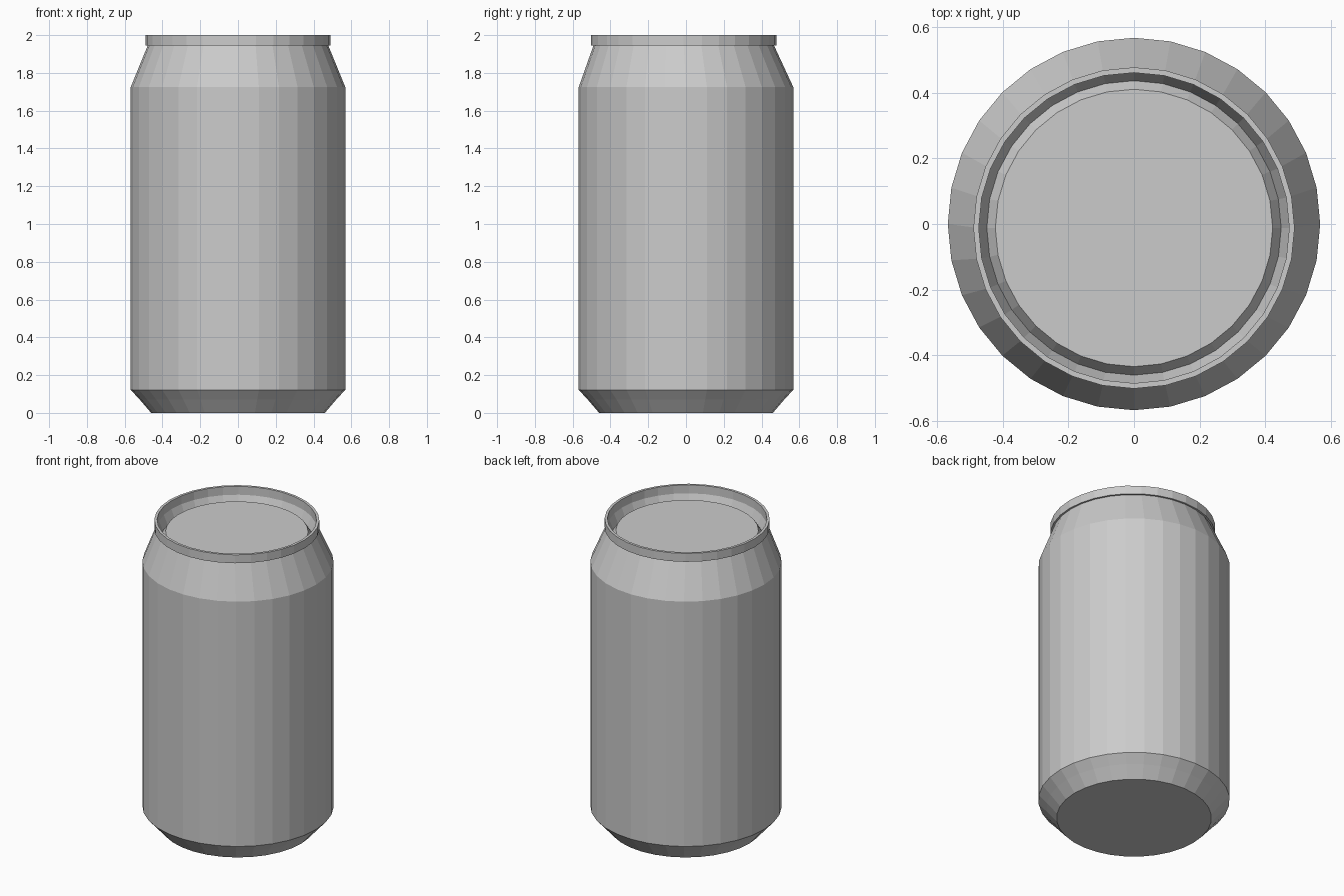
import bpy, bmesh, math

if "Cube" in bpy.data.objects:
    bpy.data.objects.remove(bpy.data.objects["Cube"])

SIDES = 32

metal = bpy.data.materials.new("plain grey metal")
metal.diffuse_color = (0.6, 0.6, 0.6, 1)
metal.use_nodes = True
metal.node_tree.nodes["Principled BSDF"].inputs["Base Color"].default_value = metal.diffuse_color


def lathe(name, profile, cap_start=False, cap_end=False):
    """Flat-faced turned part; each profile point is (radius, height, y offset)."""
    bm = bmesh.new()
    rings = []
    for r, z, oy in profile:
        angles = [2 * math.pi * i / SIDES for i in range(SIDES)]
        rings.append([bm.verts.new((r * math.cos(a), r * math.sin(a) + oy, z)) for a in angles])
    for low, high in zip(rings, rings[1:]):
        for i in range(SIDES):
            j = (i + 1) % SIDES
            bm.faces.new((low[i], low[j], high[j], high[i]))
    if cap_start:
        bm.faces.new(rings[0][::-1])
    if cap_end:
        bm.faces.new(rings[-1])
    mesh = bpy.data.meshes.new(name)
    bm.to_mesh(mesh)
    bm.free()
    mesh.materials.append(metal)
    obj = bpy.data.objects.new(name, mesh)
    bpy.context.collection.objects.link(obj)
    return obj


TOP = -0.012  # the lid sits slightly off the body axis

# Closed base, chamfer, straight wall and tapered neck
lathe("can_body", [
    (0.46, 0.0, 0), (0.52, 0.07, 0), (0.568, 0.122, 0),
    (0.568, 1.725, 0), (0.478, 1.945, TOP),
], cap_start=True)

# Overhanging rim, inner wall, sunken groove and raised lid panel
lathe("lid", [
    (0.478, 1.945, TOP), (0.49, 1.945, TOP), (0.49, 2.0, TOP), (0.4735, 2.0, TOP),
    (0.4735, 1.945, TOP), (0.449, 1.885, TOP), (0.423, 1.925, TOP),
], cap_end=True)
